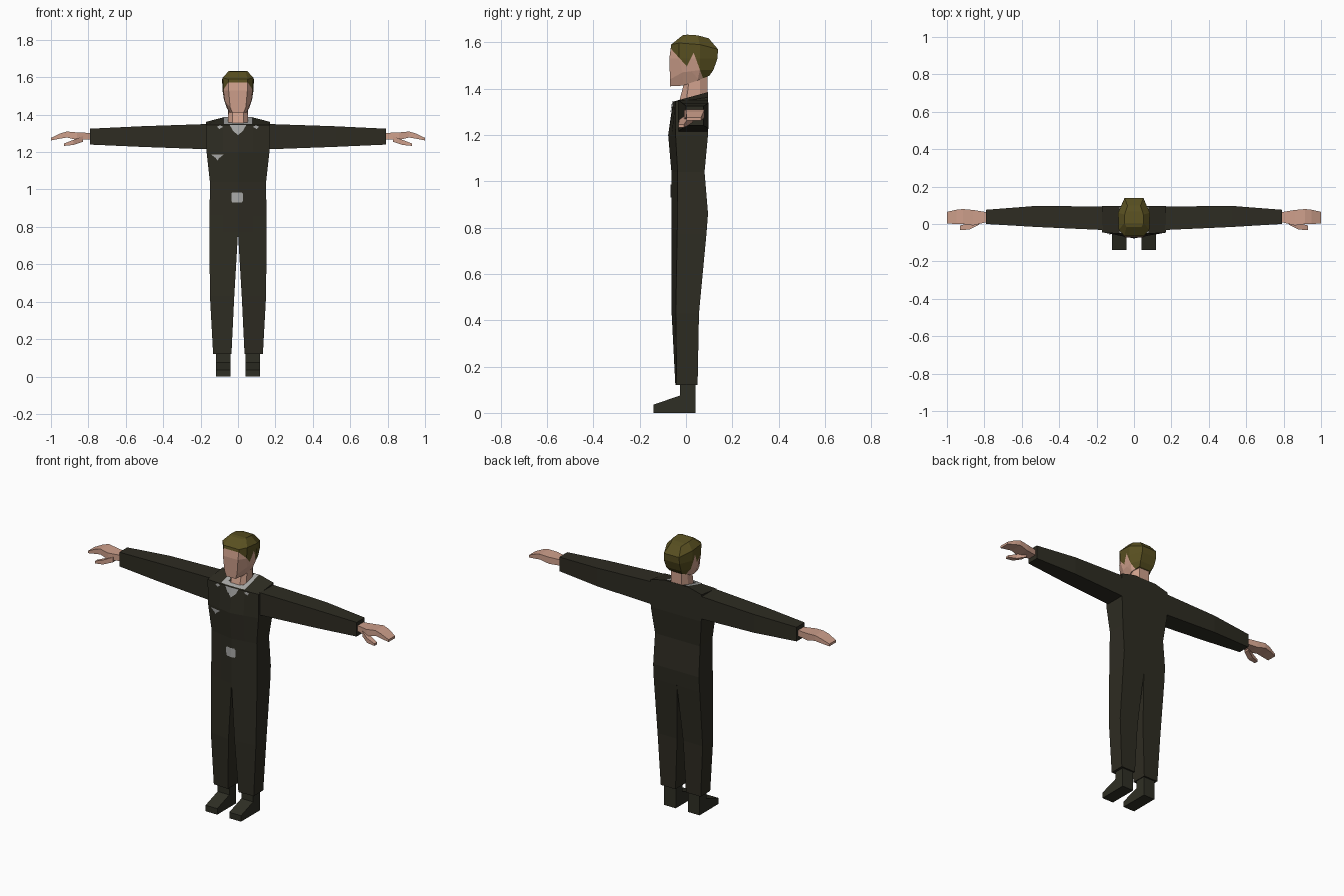
import bpy, bmesh
from mathutils import Vector

if "Cube" in bpy.data.objects:
    bpy.data.objects.remove(bpy.data.objects["Cube"])


def material(name, rgb):
    m = bpy.data.materials.new(name)
    m.diffuse_color = (*rgb, 1)
    m.use_nodes = True
    m.node_tree.nodes["Principled BSDF"].inputs["Base Color"].default_value = m.diffuse_color
    return m


CLOTH = material("dark olive cloth", (0.027, 0.025, 0.016))
LEATHER = material("dark shoe leather", (0.028, 0.028, 0.018))
SKIN = material("skin", (0.62, 0.35, 0.26))
HAIR = material("brown hair", (0.10, 0.08, 0.015))
GREY = material("light grey", (0.40, 0.40, 0.39))


def finish(bm, name, mats, mirror=False):
    bmesh.ops.recalc_face_normals(bm, faces=bm.faces)
    me = bpy.data.meshes.new(name)
    bm.to_mesh(me)
    bm.free()
    ob = bpy.data.objects.new(name, me)
    bpy.context.collection.objects.link(ob)
    for m in mats:
        me.materials.append(m)
    if mirror:
        ob.modifiers.new("mirror", 'MIRROR').use_mirror_merge = False
    return ob


def loft(rings, start=True, end=True):
    """Skin a list of equal-length point rings."""
    bm = bmesh.new()
    vs = [[bm.verts.new(p) for p in r] for r in rings]
    n = len(vs[0])
    for a, b in zip(vs, vs[1:]):
        for i in range(n):
            j = (i + 1) % n
            bm.faces.new((a[i], a[j], b[j], b[i]))
    if start:
        bm.faces.new(vs[0])
    if end:
        bm.faces.new(vs[-1])
    return bm, vs


def both(half):
    """Close a half ring (running front to back on +x) with its mirror image."""
    return half + [(-x, y, z) for x, y, z in reversed(half) if x > 1e-6]


def box_ring(x, y0, y1, z0, z1):
    return [(x, y0, z0), (x, y1, z0), (x, y1, z1), (x, y0, z1)]


# Torso: z, half width, front centre y, front corner y, back y
LEVELS = [(0.77, 0.153, -0.062, -0.038, 0.088),
          (0.86, 0.152, -0.062, -0.037, 0.095),
          (1.04, 0.150, -0.063, -0.036, 0.080),
          (1.20, 0.168, -0.077, -0.045, 0.095),
          (1.345, 0.170, -0.056, -0.046, 0.095)]
NECK_X = 0.08
rings = []
for z, w, yf, ys, yb in LEVELS:
    top = z == LEVELS[-1][0]
    ym = yf + (ys - yf) * NECK_X / w
    rings.append(both([(0, yf, z), (NECK_X, ym, z), (w, ys, z),
                       (w, yb, z + 0.017 * top), (NECK_X, yb, z + 0.04 * top)]))
bm, vs = loft(rings, False, False)
t = vs[-1]                       # sloped shoulders
bm.faces.new((t[0], t[1], t[4], t[5], t[8]))
bm.faces.new(t[1:5])
bm.faces.new(t[5:9])
finish(bm, "torso", [CLOTH])

# Trouser legs: z, inner x, outer x, inner front y, outer front y, back y
legs = [(0.12, 0.035, 0.133, -0.046, -0.040, 0.050),
        (0.43, 0.020, 0.150, -0.062, -0.044, 0.056),
        (0.77, 0.0, 0.153, -0.062, -0.038, 0.088)]
bm, _ = loft([[(a, yf, z), (b, ys, z), (b, yb, z), (a, yb, z)]
              for z, a, b, yf, ys, yb in legs], True, False)
finish(bm, "trouser_legs", [CLOTH], True)

# Shoes: side profile extruded across x
profile = [(-0.14, 0), (0.04, 0), (0.04, 0.125), (-0.025, 0.125),
           (-0.025, 0.075), (-0.14, 0.036)]
bm, _ = loft([[(x, y, z) for y, z in profile] for x in (0.04, 0.118)])
finish(bm, "shoes", [LEATHER], True)

# Sleeves
bm, _ = loft([box_ring(0.165, -0.032, 0.093, 1.215, 1.350),
              box_ring(0.52, -0.016, 0.097, 1.228, 1.338),
              box_ring(0.79, 0.0, 0.076, 1.240, 1.325)], False)
finish(bm, "sleeves", [CLOTH], True)

# Hands and thumbs
bm, _ = loft([box_ring(0.78, 0.012, 0.062, 1.268, 1.302),
              box_ring(0.86, -0.008, 0.075, 1.265, 1.305),
              box_ring(0.915, 0.0, 0.080, 1.278, 1.310),
              box_ring(0.95, 0.0, 0.076, 1.272, 1.300),
              box_ring(1.0, 0.003, 0.065, 1.262, 1.276)])
finish(bm, "hands", [SKIN], True)
bm, _ = loft([box_ring(0.83, -0.004, 0.030, 1.255, 1.285),
              box_ring(0.88, -0.030, 0.005, 1.238, 1.265),
              box_ring(0.93, -0.032, -0.008, 1.233, 1.246)])
finish(bm, "thumbs", [SKIN], True)

# Neck
bm, _ = loft([both([(0.03, -0.032, 1.335), (0.055, 0.0, 1.335),
                    (0.055, 0.06, 1.36), (0.035, 0.092, 1.37)]),
              both([(0.03, -0.008, 1.425), (0.05, 0.015, 1.45),
                    (0.052, 0.06, 1.47), (0.035, 0.092, 1.48)])], False, False)
finish(bm, "neck", [SKIN])

# Head: rings from jaw to crown
bm, _ = loft([
    both([(0.030, -0.068, 1.410), (0.045, -0.013, 1.413),
          (0.060, 0.050, 1.435), (0.040, 0.100, 1.455)]),
    both([(0.042, -0.069, 1.440), (0.070, -0.015, 1.470),
          (0.075, 0.060, 1.480), (0.050, 0.118, 1.480)]),
    both([(0.050, -0.072, 1.530), (0.078, -0.030, 1.530),
          (0.083, 0.060, 1.530), (0.052, 0.136, 1.530)]),
    both([(0.052, -0.064, 1.590), (0.082, -0.030, 1.597),
          (0.085, 0.060, 1.590), (0.050, 0.138, 1.570)]),
    both([(0.040, -0.015, 1.630), (0.050, 0.005, 1.633),
          (0.050, 0.050, 1.630), (0.035, 0.098, 1.617)])])

# Hairline: cut the head along three slanted planes, colour the hair side
cuts = []
for (ya, za), (yb, zb) in [((-0.065, 1.572), (0.0, 1.50)),
                           ((0.005, 1.50), (0.030, 1.55)),
                           ((0.035, 1.55), (0.068, 1.46))]:
    no = Vector((0, za - zb, yb - ya)).normalized()
    cuts.append((Vector((0, ya, za)), no))
    bmesh.ops.bisect_plane(bm, geom=bm.verts[:] + bm.edges[:] + bm.faces[:],
                           dist=1e-5, plane_co=cuts[-1][0], plane_no=no)
for f in bm.faces:
    c = f.calc_center_median()
    front, burn, back = [(c - co).dot(no) > 0 for co, no in cuts]
    f.material_index = int(front and (burn or back))
finish(bm, "head", [SKIN, HAIR])


def chest_y(x, z):
    """Front surface of the jacket, lifted slightly."""
    for a, b in zip(LEVELS, LEVELS[1:]):
        if z <= b[0] or b is LEVELS[-1]:
            k = (z - a[0]) / (b[0] - a[0])
            w, yf, ys = (a[i] + (b[i] - a[i]) * k for i in (1, 2, 3))
            return yf + (ys - yf) * abs(x) / w - 0.004


def chest_plate(name, polys):
    bm = bmesh.new()
    for p in polys:
        bm.faces.new([bm.verts.new((x, chest_y(x, z), z)) for x, z in p])
    bm.normal_update()
    for f in bm.faces:           # face outward
        if f.normal.y > 0:
            f.normal_flip()
    me = bpy.data.meshes.new(name)
    bm.to_mesh(me)
    bm.free()
    me.materials.append(GREY)
    bpy.context.collection.objects.link(bpy.data.objects.new(name, me))


# Shirt opening, buckle, chest badge and lapel pins
chest_plate("shirt_opening", [[(0, 1.29), (s * 0.028, 1.315), (s * 0.045, 1.347), (0, 1.347)]
                              for s in (-1, 1)])
chest_plate("belt_buckle", [
    [(0, 0.93), (-0.03, 0.93), (-0.036, 0.938), (-0.036, 0.978), (-0.03, 0.985), (0, 0.985)],
    [(0, 0.93), (0.02, 0.93), (0.026, 0.938), (0.026, 0.978), (0.02, 0.985), (0, 0.985)]])
chest_plate("chest_badge", [
    [(-0.145, 1.188), (-0.125, 1.172), (-0.095, 1.172), (-0.075, 1.188)],
    [(-0.122, 1.172), (-0.11, 1.155), (-0.098, 1.172)]])
chest_plate("lapel_pins", [[(s * 0.08, 1.335), (s * 0.10, 1.323),
                            (s * 0.112, 1.336), (s * 0.095, 1.344)] for s in (-1, 1)])

# Shirt collar lying on the sloped top around the neck
bm = bmesh.new()
for quad in ([(0.05, -0.05), (0.078, -0.047), (0.078, 0.09), (0.05, 0.09)],
             [(-0.078, -0.047), (-0.05, -0.05), (-0.05, 0.09), (-0.078, 0.09)],
             [(-0.05, -0.05), (0.05, -0.05), (0.05, -0.02), (-0.05, -0.02)]):
    bm.faces.new([bm.verts.new((x, y, 1.349 + (y + 0.053) * 0.27)) for x, y in quad])
finish(bm, "shirt_collar", [GREY])
